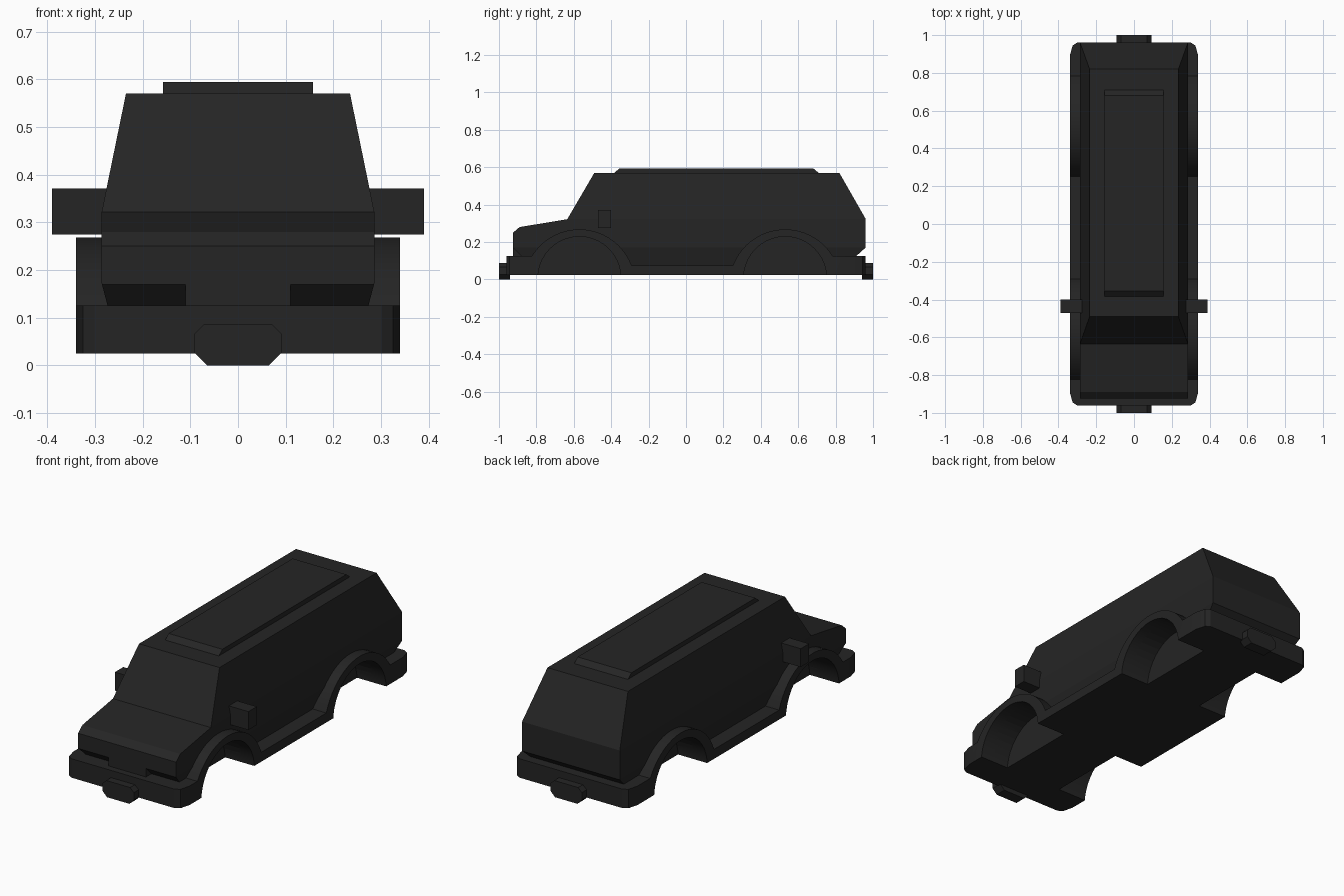
import bpy, bmesh, math
from mathutils import Vector

if "Cube" in bpy.data.objects:
    bpy.data.objects.remove(bpy.data.objects["Cube"])

black = bpy.data.materials.new("matte_black")
black.diffuse_color = (0.018, 0.018, 0.018, 1)
black.use_nodes = True
black.node_tree.nodes["Principled BSDF"].inputs["Base Color"].default_value = black.diffuse_color


def prism(name, pts, axis, lo, hi):
    """Extrude a 2D outline along an axis; pts hold the two other axes in order."""
    bm = bmesh.new()

    def place(p, d):
        c = list(p)
        c.insert("xyz".index(axis), d)
        return Vector(c)
    face = bm.faces.new([bm.verts.new(place(p, lo)) for p in pts])
    new = bmesh.ops.extrude_face_region(bm, geom=[face])["geom"]
    shift = place((0, 0), hi - lo)
    bmesh.ops.translate(bm, vec=shift, verts=[g for g in new if isinstance(g, bmesh.types.BMVert)])
    bmesh.ops.recalc_face_normals(bm, faces=bm.faces)
    me = bpy.data.meshes.new(name)
    bm.to_mesh(me)
    bm.free()
    me.materials.append(black)
    ob = bpy.data.objects.new(name, me)
    bpy.context.collection.objects.link(ob)
    return ob


def rect(a0, b0, a1, b1):
    return [(a0, b0), (a1, b0), (a1, b1), (a0, b1)]


def boolean(ob, tool, op):
    """Apply a boolean and discard the tool."""
    mod = ob.modifiers.new("cut", 'BOOLEAN')
    mod.operation, mod.object, mod.solver = op, tool, 'EXACT'
    bpy.context.view_layer.objects.active = ob
    bpy.ops.object.modifier_apply(modifier=mod.name)
    bpy.data.objects.remove(tool)


def mirrored(half):
    return half + [(-x, v) for x, v in reversed(half)]


def arc(cy, cz, r, z_from, z_to, n=20):
    """Arch from the left side (at z_from) to the right side (at z_to)."""
    a0 = math.pi - math.asin((z_from - cz) / r)
    a1 = math.asin((z_to - cz) / r)
    return [(cy + r * math.cos(a0 + (a1 - a0) * i / n),
             cz + r * math.sin(a0 + (a1 - a0) * i / n)) for i in range(n + 1)]


AXLES = (-0.57, 0.53)

# Body shell: side profile crossed with front profile
body = prism("body_shell", [
    (-0.88, 0.07), (-0.88, 0.125), (-0.925, 0.17), (-0.925, 0.25), (-0.89, 0.28),
    (-0.635, 0.322), (-0.49, 0.57), (0.82, 0.57), (0.96, 0.325), (0.96, 0.17),
    (0.91, 0.125), (0.91, 0.07)], 'x', -0.5, 0.5)
section = prism("section_tool", mirrored([
    (0.254, 0.05), (0.286, 0.172), (0.286, 0.322), (0.231, 0.59)]), 'y', -1.2, 1.2)
boolean(body, section, 'INTERSECT')

# Lower skirt with bumpers and flared arches, corners trimmed in plan
skirt = prism("skirt_and_arches",
              [(-0.96, 0.025), (-0.96, 0.125)]
              + arc(AXLES[0], -0.03, 0.298, 0.125, 0.075)
              + arc(AXLES[1], -0.03, 0.298, 0.075, 0.125)
              + [(0.96, 0.125), (0.96, 0.025)], 'x', -0.5, 0.5)
plan = prism("plan_tool", mirrored([
    (0.285, -0.97), (0.325, -0.945), (0.34, -0.89),
    (0.34, 0.89), (0.325, 0.945), (0.285, 0.97)]), 'z', -0.2, 0.5)
boolean(skirt, plan, 'INTERSECT')

# Wheel wells
for cy in AXLES:
    for s in (-1, 1):
        for part in (body, skirt):
            circle = [(cy + 0.222 * math.cos(i * math.tau / 40),
                       0.007 + 0.222 * math.sin(i * math.tau / 40)) for i in range(40)]
            x0, x1 = sorted((s * 0.17, s * 0.6))
            boolean(part, prism("well_tool", circle, 'x', x0, x1), 'DIFFERENCE')

# Grille block below the nose
prism("grille_block", rect(-0.11, -0.925, 0.11, -0.8), 'z', 0.11, 0.172)

# Roof panel with sloped ends
prism("roof_panel", [(-0.39, 0.565), (-0.355, 0.594), (0.68, 0.594), (0.715, 0.565)],
      'x', -0.157, 0.157)

# Side mirrors and end plates
for s, side in ((-1, "left"), (1, "right")):
    x0, x1 = sorted((s * 0.25, s * 0.39))
    prism("mirror_" + side, rect(-0.47, 0.274, -0.4, 0.371), 'x', x0, x1)
for s, end in ((-1, "front"), (1, "rear")):
    y0, y1 = sorted((s * 0.94, s * 1.0))
    prism("bumper_block_" + end, mirrored([
        (0.065, 0), (0.092, 0.027), (0.092, 0.066), (0.07, 0.087)]), 'y', y0, y1)

# Smooth the arches only
bpy.ops.object.select_all(action='DESELECT')
skirt.select_set(True)
bpy.context.view_layer.objects.active = skirt
bpy.ops.object.shade_smooth_by_angle(angle=math.radians(25))
